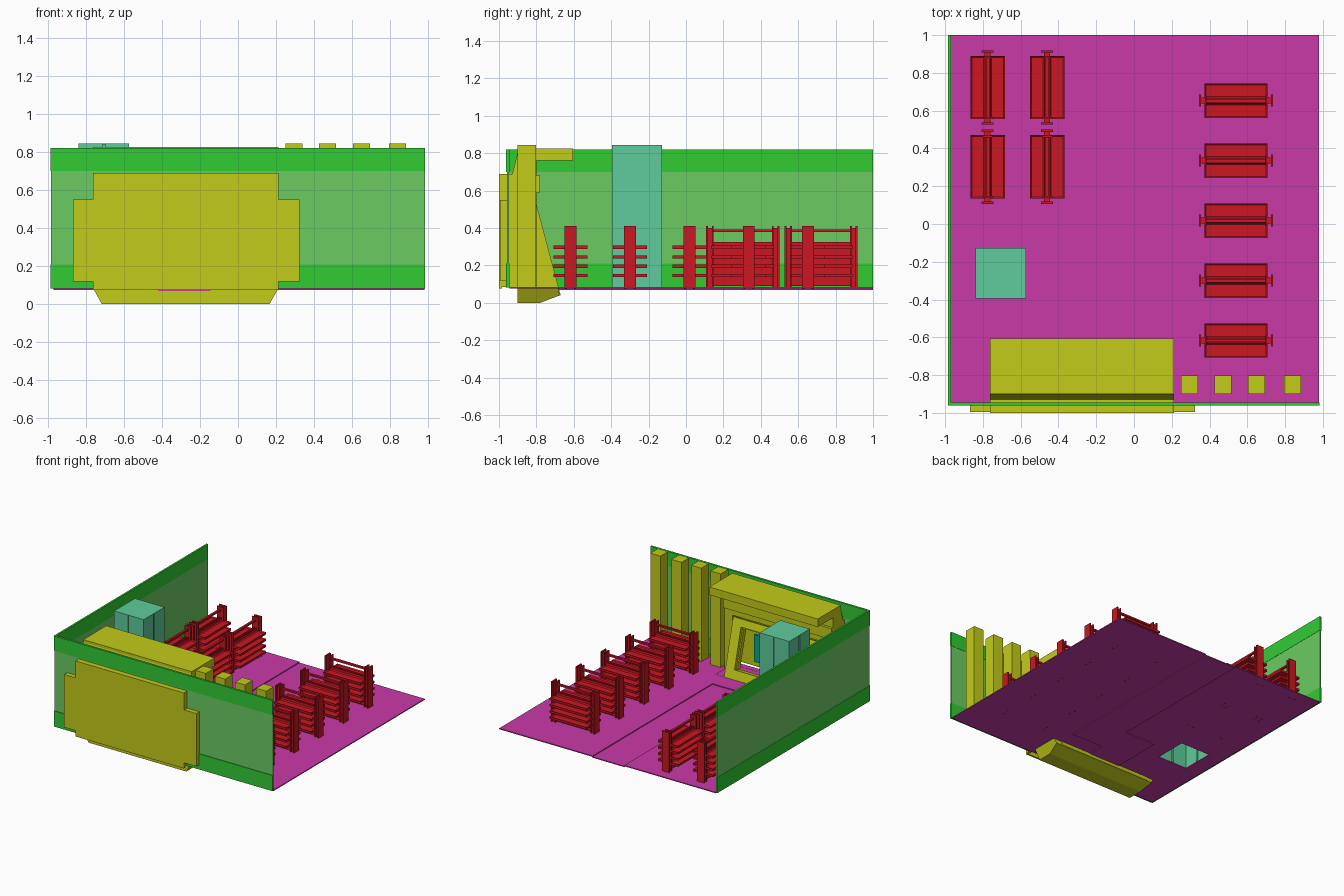
import bpy, bmesh, math
from mathutils import Vector, Matrix

if "Cube" in bpy.data.objects:
    bpy.data.objects.remove(bpy.data.objects["Cube"])

def material(name, rgb):
    """Colour given as a display value, stored as linear."""
    m = bpy.data.materials.new(name)
    m.diffuse_color = (*[((c + 0.055) / 1.055) ** 2.4 if c > 0.04 else c / 12.92 for c in rgb], 1)
    m.use_nodes = True
    m.node_tree.nodes["Principled BSDF"].inputs["Base Color"].default_value = m.diffuse_color
    return m

PINK = material("floor_pink", (0.79, 0.225, 0.66))
GREEN = material("band_green", (0.19, 0.80, 0.20))
PALE = material("wall_green", (0.42, 0.80, 0.38))
YELLOW = material("trim_yellow", (0.765, 0.80, 0.10))
TEAL = material("column_teal", (0.37, 0.80, 0.61))
RED = material("shelf_red", (0.80, 0.09, 0.135))
SCREEN = material("screen_teal", (0.05, 0.65, 0.55))

def finish(name, bm, mat):
    bmesh.ops.recalc_face_normals(bm, faces=bm.faces[:])
    me = bpy.data.meshes.new(name)
    bm.to_mesh(me)
    bm.free()
    ob = bpy.data.objects.new(name, me)
    me.materials.append(mat)
    bpy.context.collection.objects.link(ob)
    return ob

def add_box(bm, x0, x1, y0, y1, z0, z1):
    m = Matrix.Translation(((x0 + x1) / 2, (y0 + y1) / 2, (z0 + z1) / 2)) @ Matrix.Diagonal((x1 - x0, y1 - y0, z1 - z0, 1))
    return bmesh.ops.create_cube(bm, size=1, matrix=m)["verts"]

def boxes(name, items, mat):
    bm = bmesh.new()
    for b in items:
        add_box(bm, *b)
    return finish(name, bm, mat)

def prism(name, pts, axis, a, b, mat):
    """Extrude a 2D outline along x (points are y,z) or z (points are x,y)."""
    bm = bmesh.new()
    place = (lambda p: (a, *p)) if axis == "x" else (lambda p: (*p, a))
    f = bm.faces.new([bm.verts.new(place(p)) for p in pts])
    r = bmesh.ops.extrude_face_region(bm, geom=[f])
    d = Vector((b - a, 0, 0)) if axis == "x" else Vector((0, 0, b - a))
    bmesh.ops.translate(bm, vec=d, verts=[v for v in r["geom"] if isinstance(v, bmesh.types.BMVert)])
    return finish(name, bm, mat)

def ring(x0, x1, z0, z1, left, right, bottom, top, y0, y1):
    """Four boxes forming a rectangular frame."""
    return [(x0, x0 + left, y0, y1, z0, z1), (x1 - right, x1, y0, y1, z0, z1),
            (x0 + left, x1 - right, y0, y1, z0, z0 + bottom),
            (x0 + left, x1 - right, y0, y1, z1 - top, z1)]

# Floor: two raised areas either side of a slightly sunken walkway
F0, F1 = 0.076, 0.084
CX0, CX1, CY0, CY1 = -0.838, -0.572, -0.395, -0.128
left_floor = prism("floor_left", [(-0.97, -0.945), (-0.42, -0.945), (-0.42, -0.265),
                                  (-0.145, -0.265), (-0.145, 1), (-0.97, 1)], "z", F0, F1, PINK)
prism("floor_right", [(-0.145, -0.945), (0.98, -0.945), (0.98, 1), (0.14, 1),
                      (0.14, -0.54), (-0.145, -0.54)], "z", F0, F1, PINK)
prism("walkway", [(-0.42, -0.9), (-0.145, -0.9), (-0.145, -0.54), (0.14, -0.54), (0.14, 1),
                  (-0.145, 1), (-0.145, -0.265), (-0.42, -0.265)], "z", 0.069, 0.0765, PINK)
cutter = boxes("column_hole_cutter", [(CX0, CX1, CY0, CY1, 0, 0.2)], PINK)
cutter.hide_render = True
cutter.hide_viewport = True
mod = left_floor.modifiers.new("column_hole", "BOOLEAN")
mod.operation = "DIFFERENCE"
mod.solver = "EXACT"
mod.object = cutter

# Walls with a skirting band and a top band
X0, X1 = -0.762, 0.213
boxes("left_wall", [(-0.983, -0.972, -0.955, 1, 0.21, 0.70)], PALE)
boxes("left_wall_bands", [(-0.985, -0.97, -0.96, 1, z0, z1) for z0, z1 in ((0.083, 0.21), (0.70, 0.82))], GREEN)
boxes("front_wall", [(-0.983, X0, -0.957, -0.947, 0.21, 0.70),
                     (X1, 0.983, -0.957, -0.947, 0.21, 0.70),
                     (X0, X1, -0.957, -0.947, 0.68, 0.70)], PALE)
boxes("front_wall_bands", [(-0.97, X0, -0.962, -0.945, 0.083, 0.21),
                           (X1, 0.983, -0.962, -0.945, 0.083, 0.21),
                           (-0.97, 0.983, -0.962, -0.945, 0.70, 0.82)], GREEN)

# Column: hollow, open below, with a centre groove on every side
CM, CN = (CX0 + CX1) / 2, (CY0 + CY1) / 2
g = 0.008
outline = [(CX0, CY0), (CM - g, CY0), (CM - g, CY0 + g), (CM + g, CY0 + g), (CM + g, CY0), (CX1, CY0),
           (CX1, CN - g), (CX1 - g, CN - g), (CX1 - g, CN + g), (CX1, CN + g), (CX1, CY1),
           (CM + g, CY1), (CM + g, CY1 - g), (CM - g, CY1 - g), (CM - g, CY1), (CX0, CY1),
           (CX0, CN + g), (CX0 + g, CN + g), (CX0 + g, CN - g), (CX0, CN - g)]
column = prism("column", outline, "z", 0.08, 0.84, TEAL)
bm = bmesh.new()
bm.from_mesh(column.data)
bmesh.ops.delete(bm, geom=[f for f in bm.faces if f.normal.z < -0.9], context="FACES")
bm.to_mesh(column.data)
bm.free()
boxes("column_cap", [(CX0, CX1, CY0, CY1, 0.84, 0.845)], TEAL)

# Pillars along the front wall
for x in (0.295, 0.47, 0.648, 0.838):
    boxes("pillar", [(x - 0.045, x + 0.045, -0.9, -0.803, 0.084, 0.845)], YELLOW)

# Service bay: outer casing, side wings, hood and canopy
boxes("bay_casing", [(X0, X1, -1.0, -0.985, 0.076, 0.69),
                     (X0, X0 + 0.02, -0.985, -0.8, 0.085, 0.69),
                     (X1 - 0.02, X1, -0.985, -0.8, 0.085, 0.69),
                     (X0 + 0.02, X1 - 0.02, -0.985, -0.8, 0.67, 0.69)], YELLOW)
boxes("bay_wings", [(-0.868, X0, -0.995, -0.95, 0.12, 0.55),
                    (X1, 0.322, -0.995, -0.95, 0.12, 0.55)], YELLOW)
prism("bay_hood", [(-0.93, 0.685), (-0.8, 0.685), (-0.8, 0.77), (-0.895, 0.825)], "x", X0, X1, YELLOW)
boxes("bay_canopy", [(X0, X1, -0.9, -0.605, 0.76, 0.825)], YELLOW)
boxes("bay_surround", ring(X0, X1, 0.085, 0.69, 0.07, 0.07, 0.01, 0.15, -0.82, -0.8), YELLOW)
boxes("bay_lintel", [(X0, X1, -0.8, -0.78, 0.59, 0.68)], YELLOW)

# Leaning frame inside the bay
lean = boxes("leaning_frame", ring(-0.69, 0.135, 0, 0.507, 0.08, 0.08, 0.12, 0.06, -0.025, 0)
             + ring(-0.63, 0.075, 0.06, 0.465, 0.03, 0.03, 0.06, 0.03, -0.06, -0.025), YELLOW)
lean.location = (0, -0.67, 0.04)
lean.rotation_euler.x = math.atan2(0.13, 0.49)
for s, x in ((1, -0.69), (-1, 0.135)):
    prism("frame_cheek", [(-0.81, 0.53), (-0.80, 0.53), (-0.675, 0.045), (-0.81, 0.01)], "x", x, x + 0.015 * s, YELLOW)
boxes("bay_screen", [(-0.58, 0.04, -0.95, -0.93, 0.14, 0.36)], SCREEN)

# Tapered trough under the bay
bm = bmesh.new()
low = [bm.verts.new(p) for p in ((-0.715, -0.9, 0), (0.165, -0.9, 0), (0.165, -0.78, 0), (-0.715, -0.78, 0))]
top = [bm.verts.new(p) for p in ((X0, -0.9, 0.085), (X1, -0.9, 0.085), (0.187, -0.675, 0.04), (-0.737, -0.675, 0.04))]
back = [bm.verts.new((X1, -0.685, 0.085)), bm.verts.new((X0, -0.685, 0.085))]
for f in (low, (low[0], low[1], top[1], top[0]), (low[2], low[3], top[3], top[2]),
          (low[1], low[2], top[2], back[0], top[1]), (low[3], low[0], top[0], back[1], top[3]),
          (top[2], top[3], back[1], back[0])):
    bm.faces.new(f)
finish("bay_trough", bm, YELLOW)

# Double-sided shelf unit, running along local x
def shelf_unit(cx, cy, turned):
    bm = bmesh.new()
    for s in (-1, 1):
        for a, b, w, z0, z1 in ((0.163, 0.185, 0.016, 0.084, 0.40), (0.185, 0.196, 0.032, 0.084, 0.41),
                                (0.156, 0.165, 0.028, 0.084, 0.41)):
            add_box(bm, min(a * s, b * s), max(a * s, b * s), -w, w, z0, z1)
        # small feet poking through the floor
        for y in (-0.024, 0.024):
            add_box(bm, 0.19 * s - 0.005, 0.19 * s + 0.005, y - 0.005, y + 0.005, 0.074, 0.086)
        add_box(bm, -0.167, 0.167, min(0.008 * s, 0.014 * s), max(0.008 * s, 0.014 * s), 0.09, 0.325)
        for z in (0.145, 0.195, 0.245, 0.297):
            y0, y1 = sorted((0.014 * s, 0.091 * s))
            vs = add_box(bm, -0.167, 0.167, y0, y1, z - 0.008, z + 0.009)
            up = [f for f in {f for v in vs for f in v.link_faces} if f.calc_center_median().z > z + 0.008]
            bmesh.ops.inset_individual(bm, faces=up, thickness=0.011, depth=-0.008)
    add_box(bm, -0.165, 0.165, -0.009, 0.009, 0.378, 0.392)
    ob = finish("shelf_unit", bm, RED)
    ob.location = (cx, cy, 0)
    ob.rotation_euler.z = math.pi / 2 if turned else 0

for i in range(5):
    shelf_unit(0.54, 0.653 - 0.3175 * i, False)
for x in (-0.775, -0.46):
    for y in (0.303, 0.722):
        shelf_unit(x, y, True)
